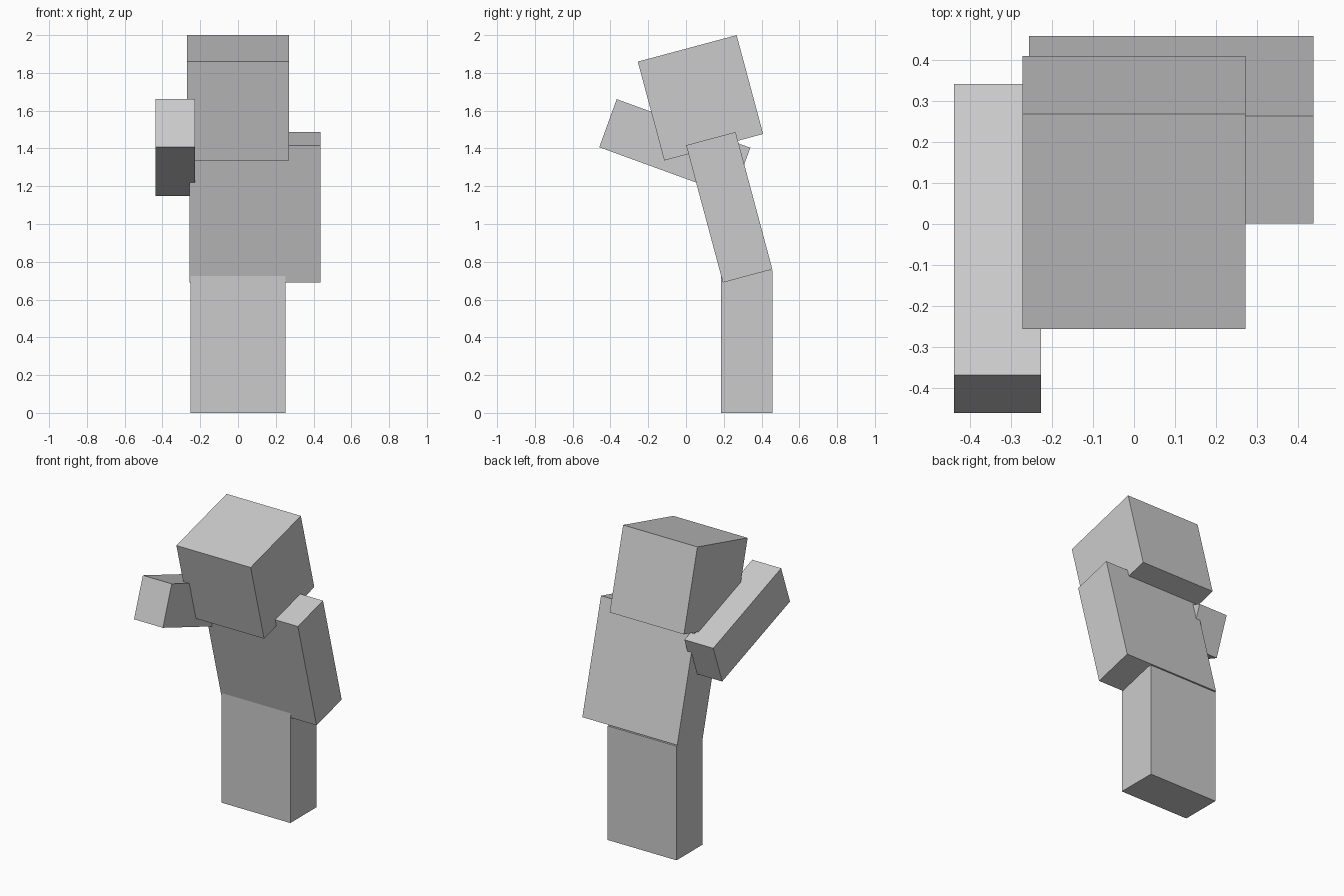
import bpy
from math import radians

if "Cube" in bpy.data.objects:
    bpy.data.objects.remove(bpy.data.objects["Cube"])

U = 0.0602             # one block unit
WIDE, THICK, LONG, SLIM = 8.5 * U, 4.5 * U, 12.5 * U, 3.5 * U
LEAN = 15              # forward lean of the upper body


def box(name, size, centre, tilt=0):
    """Flat-faced box, tilted about the x axis."""
    bpy.ops.mesh.primitive_cube_add(size=1, location=centre,
                                    rotation=(radians(tilt), 0, 0))
    ob = bpy.context.object
    ob.name = name
    ob.data.name = name
    ob.scale = size
    return ob


# Head and leaning torso
box("head", (9 * U, 9 * U, 9 * U), (0, 0.0765, 1.668), LEAN)
box("torso", (WIDE, THICK, LONG), (0, 0.229, 1.0885), LEAN)

# Left arm hangs along the torso, right arm reaches forward and up
box("left_arm", (SLIM, THICK, LONG), (0.331, 0.229, 1.0885), LEAN)
box("right_arm", (SLIM, LONG, THICK), (-0.332, -0.0595, 1.405), -20)

# Upright legs, slightly overlapping in the middle
for name, side in (("right_leg", -1), ("left_leg", 1)):
    box(name, (THICK, THICK, LONG), (side * 0.116, 0.322, LONG / 2))
